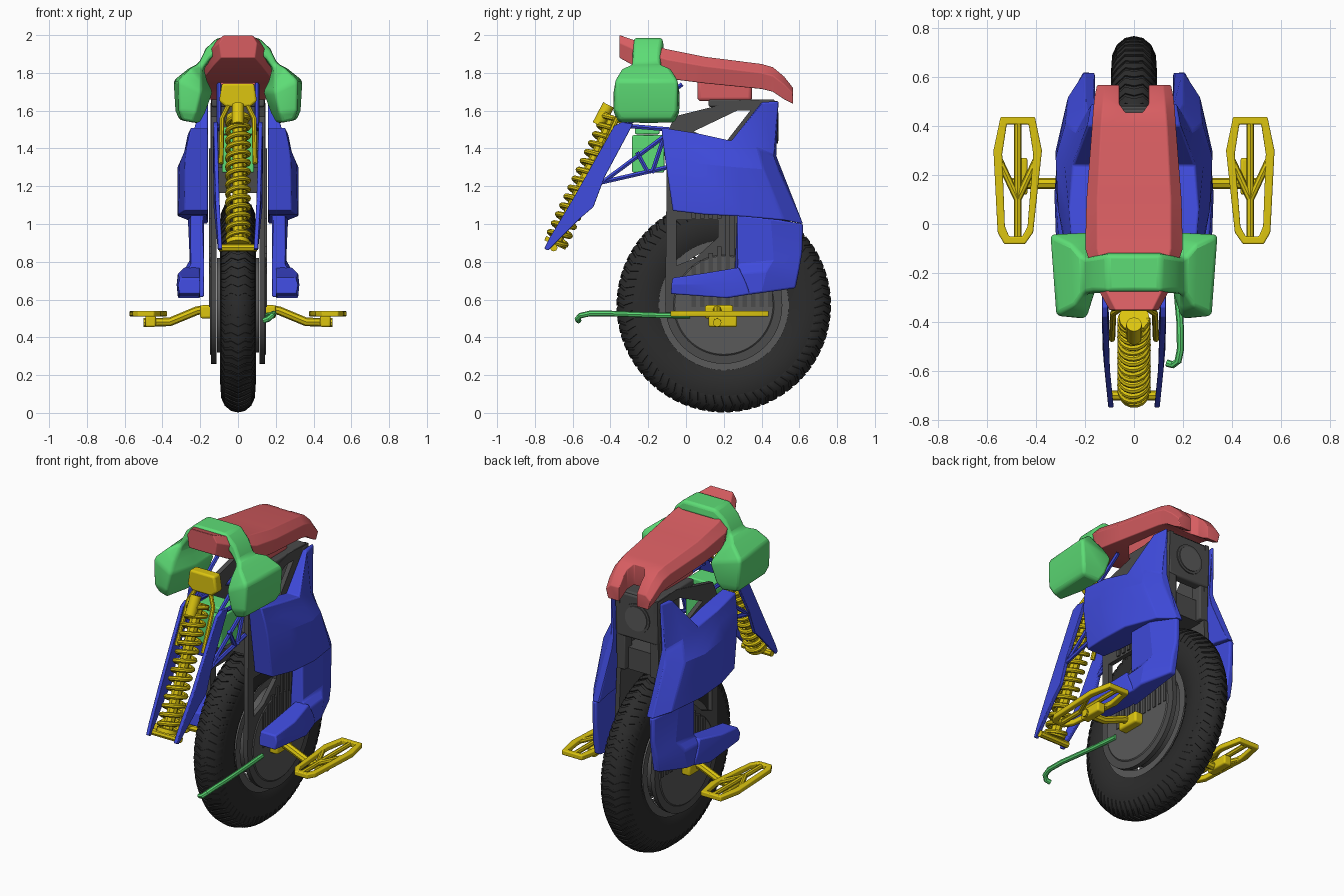
import bpy, bmesh
from math import sin, cos, pi, radians
from mathutils import Matrix, Vector

cube = bpy.data.objects.get("Cube")
if cube:
    bpy.data.objects.remove(cube, do_unlink=True)


def make_material(name, *rgb):
    material = bpy.data.materials.new(name)
    material.use_nodes = True
    material.diffuse_color = (*rgb, 1)
    material.node_tree.nodes["Principled BSDF"].inputs["Base Color"].default_value = (*rgb, 1)
    return material


red = make_material("coral red", .68, .11, .12)
green = make_material("fresh green", .11, .72, .18)
blue = make_material("royal blue", .05, .07, .72)
yellow = make_material("mustard yellow", .72, .56, .005)
rubber = make_material("black rubber", .025, .025, .025)
grey = make_material("dark grey", .07, .07, .07)
metal = make_material("hub grey", .1, .1, .1)


def finish(name, mesh, material, bevel=0, mirror=False, smooth=35):
    """Clean the mesh, add it to the scene, then mirror, bevel and shade it."""
    bm = bmesh.new()
    bm.from_mesh(mesh)
    bmesh.ops.remove_doubles(bm, verts=bm.verts, dist=.0001)
    bmesh.ops.recalc_face_normals(bm, faces=bm.faces)
    bm.to_mesh(mesh)
    bm.free()
    mesh.materials.clear()
    mesh.materials.append(material)
    obj = bpy.data.objects.new(name, mesh)
    bpy.context.collection.objects.link(obj)
    if mirror:
        obj.modifiers.new("Mirror", "MIRROR")
    if bevel:
        mod = obj.modifiers.new("Bevel", "BEVEL")
        mod.width, mod.segments, mod.angle_limit = bevel, 3, radians(25)
    bpy.ops.object.select_all(action="DESELECT")
    obj.select_set(True)
    bpy.context.view_layer.objects.active = obj
    bpy.ops.object.shade_smooth_by_angle(angle=radians(smooth))
    return obj


def loft(name, rings, material, caps=(True, True), **options):
    """Skin a row of closed rings that all have the same point count."""
    n = len(rings[0])
    faces = [(r * n + i, r * n + (i + 1) % n, (r + 1) * n + (i + 1) % n, (r + 1) * n + i)
             for r in range(len(rings) - 1) for i in range(n)]
    if caps[0]:
        faces.append(tuple(range(n)))
    if caps[1]:
        faces.append(tuple((len(rings) - 1) * n + i for i in range(n)))
    mesh = bpy.data.meshes.new(name)
    mesh.from_pydata([p for ring in rings for p in ring], [], faces)
    return finish(name, mesh, material, **options)


def box(name, low, high, material, **options):
    (a, b, c), (d, e, f) = low, high
    rings = [[(a, b, z), (d, b, z), (d, e, z), (a, e, z)] for z in (c, f)]
    return loft(name, rings, material, **options)


def curve_mesh(name, paths, closed, setup):
    curve = bpy.data.curves.new(name, "CURVE")
    for path in paths:
        spline = curve.splines.new("POLY")
        spline.points.add(len(path) - 1)
        for point, co in zip(spline.points, path):
            point.co = (*co, 1) if len(co) == 3 else (*co, 0, 1)
        spline.use_cyclic_u = closed
    for key, value in setup.items():
        setattr(curve, key, value)
    helper = bpy.data.objects.new(name, curve)
    bpy.context.collection.objects.link(helper)
    graph = bpy.context.evaluated_depsgraph_get()
    mesh = bpy.data.meshes.new_from_object(helper.evaluated_get(graph))
    bpy.data.objects.remove(helper, do_unlink=True)
    return mesh


def tube(name, path, radius, material, sides=2, **options):
    setup = dict(dimensions="3D", bevel_depth=radius, bevel_resolution=sides, use_fill_caps=True)
    return finish(name, curve_mesh(name, [path], False, setup), material, **options)


def plate(name, outlines, low, high, material, upright=True, **options):
    """Flat plate with holes, in the y-z plane if upright, else in x-y."""
    setup = dict(dimensions="2D", fill_mode="BOTH", extrude=(high - low) / 2)
    mesh = curve_mesh(name, outlines, True, setup)
    turn = Matrix(((0, 0, 1, 0), (1, 0, 0, 0), (0, 1, 0, 0), (0, 0, 0, 1))) if upright else Matrix()
    mesh.transform(turn @ Matrix.Translation((0, 0, (low + high) / 2)))
    return finish(name, mesh, material, **options)


def panel(name, rows, inner, bevel):
    """Solid blue fairing: a grid of outer (y, z, x) points over a flat inner wall."""
    rings = [[(x, y, z) for y, z, x in column] + [(inner, y, z) for y, z, x in reversed(column)]
             for column in zip(*rows)]
    return loft(name, rings, blue, bevel=bevel, mirror=True, smooth=20)


# Wheel: everything turns around one axle
AXLE_Y, AXLE_Z = .2, .57


def on_wheel(x, radius, angle):
    return (x, AXLE_Y + radius * cos(angle), AXLE_Z + radius * sin(angle))


def lathe(name, profile, material, closed=False, **options):
    rings = [[on_wheel(x, r, 2 * pi * i / 72) for i in range(72)] for x, r in profile]
    return loft(name, rings, material, caps=(closed, closed), **options)


half = [(.065, .325), (.085, .36), (.094, .42), (.09, .48), (.07, .525), (.036, .553)]
lathe("tyre", [(-x, r) for x, r in half] + [(0, .561)] + half[::-1], rubber)
lathe("rim", [(-.085, .345), (-.085, .3), (.085, .3), (.085, .345)], metal)
lathe("hub_motor", [(-.11, .25), (.11, .25)], metal, closed=True)

# Zigzag tread bars across the tyre
bm = bmesh.new()
profile = [(-x, r) for x, r in half[3:]] + [(0, .561)] + half[:2:-1]
for i in range(72):
    bars = []
    for k, (x, r) in enumerate(profile):
        a = 2 * pi * i / 72 + (.03 if k % 2 else 0)
        corners = ((-.008, a), (.007, a), (.007, a + .058), (-.008, a + .058))
        bars.append([bm.verts.new(on_wheel(x * (1 + d), r + d, t)) for d, t in corners])
    for p, q in zip(bars, bars[1:]):
        for j in range(4):
            bm.faces.new((p[j], p[j - 1], q[j - 1], q[j]))
    bm.faces.new(bars[0])
    bm.faces.new(bars[-1])
tread_mesh = bpy.data.meshes.new("tyre_tread")
bm.to_mesh(tread_mesh)
bm.free()
finish("tyre_tread", tread_mesh, rubber)
for i in range(28):
    a = 2 * pi * i / 28
    tube(f"spoke_{i}", [on_wheel(-.05, .24, a), on_wheel(.05, .31, a + .12)], .006, metal, sides=0)

# Side frames with rounded lower end and windows
bottom = [on_wheel(0, .31, pi + pi * i / 24)[1:] for i in range(25)]
outline = bottom + [(.47, 1.2), (.485, 1.65), (.3, 1.66), (-.06, 1.57), (-.1, 1.48)]
arch_window = [(-.05, 1.02), (-.05, .78), (.05, .82), (.17, .93), (.17, 1.02)]
top_window = [(.04, 1.49), (.2, 1.42), (.34, 1.6), (.27, 1.6)]
plate("side_frame", [outline, arch_window, top_window], .115, .143, grey, mirror=True)
for i in range(10):
    y = .03 + .045 * i
    box(f"cooling_rib_{i}", (.14, y, .56 if y > .18 else 1.03), (.153, y + .022, 1.4), grey, mirror=True)
    if y < .18:
        box(f"lower_rib_{i}", (.14, y, .56), (.153, y + .022, .75 + .8 * y), grey, mirror=True)
lathe("hub_cover", [(.14, .27), (.148, .26)], metal, closed=True, mirror=True)

# Central body, rear wall and lamp
box("battery_box", (-.116, -.08, 1.165), (.116, .44, 1.3), grey)
box("top_deck", (-.14, .12, 1.62), (.14, .47, 1.66), grey, bevel=.01)
box("rear_wall", (-.145, .42, 1.38), (.145, .48, 1.65), grey, bevel=.012)
box("rear_pillar", (.085, .4, 1.17), (.143, .475, 1.4), grey, bevel=.008, mirror=True)
tube("rear_lamp_ring", [(0, .46, 1.515), (0, .486, 1.515)], .09, grey, sides=8)
tube("rear_lamp_lens", [(0, .46, 1.515), (0, .491, 1.515)], .075, metal, sides=8)

# Side fairings
panel("upper_fairing", [
    [(-.13, 1.51, .25), (.06, 1.48, .265), (.24, 1.44, .25), (.4, 1.645, .19), (.49, 1.65, .175)],
    [(-.12, 1.42, .27), (.06, 1.4, .275), (.25, 1.38, .285), (.38, 1.4, .24), (.47, 1.36, .185)],
    [(-.11, 1.34, .28), (.06, 1.32, .31), (.27, 1.3, .32), (.41, 1.29, .28), (.49, 1.28, .2)],
    [(-.07, 1.07, .285), (.1, 1.05, .315), (.3, 1.04, .32), (.52, 1.02, .27), (.62, 1, .205)],
], .16, .01)
panel("lower_fairing", [
    [(.27, 1.05, .25), (.45, 1.03, .265), (.62, 1, .21)],
    [(.27, .78, .25), (.45, .8, .26), (.615, .85, .21)],
    [(.25, .74, .29), (.42, .75, .29), (.6, .76, .22)],
    [(.23, .612, .29), (.4, .635, .29), (.58, .66, .22)],
], .18, .01)
panel("foot_fairing", [
    [(-.07, .715, .305), (.1, .74, .318), (.28, .77, .29)],
    [(-.08, .68, .318), (.12, .68, .325), (.32, .69, .3)],
    [(-.08, .63, .31), (.22, .608, .318), (.34, .628, .29)],
], .2, .008)

# Seat with a rear notch and a pad below
seat_rings = []
for y, top, base, flat, wide in [
        (-.352, 2, 1.88, .075, .1), (-.28, 1.975, 1.84, .11, .14), (-.1, 1.925, 1.77, .15, .2),
        (.1, 1.885, 1.745, .15, .195), (.4, 1.847, 1.715, .135, .172), (.46, 1.83, 1.7, .13, .168),
        (.52, 1.78, 1.66, .125, .162), (.567, 1.72, 1.636, .12, .152)]:
    mid = top * .65 + base * .35
    right = [(flat, top), (wide, mid), (wide * .9, base)]
    seat_rings.append([(x, y, z) for x, z in right] + [(-x, y, z) for x, z in right[::-1]])
seat = loft("seat", seat_rings, red)
notch = [(-.06, .7), (-.06, .49), (-.035, .455), (.035, .455), (.06, .49), (.06, .7)]
cutter = plate("notch_cutter", [notch], 1.5, 2, red, upright=False)
mod = seat.modifiers.new("Notch", "BOOLEAN")
mod.operation, mod.object, mod.solver = "DIFFERENCE", cutter, "EXACT"
bpy.context.view_layer.objects.active = seat
bpy.ops.object.modifier_apply(modifier="Notch")
bpy.data.objects.remove(cutter, do_unlink=True)
mod = seat.modifiers.new("Bevel", "BEVEL")
mod.width, mod.segments = .014, 3
box("seat_pad", (-.1, .06, 1.65), (.1, .35, 1.77), red, bevel=.02)

# Strap over the seat flowing into a pod on each side
strap = []
for outer, inner, front, back in [
        ((0, 1.985), (0, 1.92), -.285, -.115), ((.11, 1.985), (.095, 1.92), -.285, -.115),
        ((.17, 1.93), (.145, 1.87), -.285, -.125), ((.21, 1.85), (.18, 1.82), -.29, -.13),
        ((.26, 1.825), (.165, 1.76), -.35, -.07), ((.342, 1.76), (.135, 1.7), -.385, -.033),
        ((.332, 1.6), (.175, 1.59), -.385, -.035), ((.31, 1.55), (.205, 1.535), -.36, -.06)]:
    (a, b), (c, d) = outer, inner
    gap, middle = a - c, (front + back) / 2
    strap.append([(a - gap * .12, front + .01, b), (a, back - .01, b), (c, back, d),
                  (c, middle, d), (c + gap * .28, front, d)])
loft("strap_and_pods", strap, green, caps=(False, True), bevel=.016, mirror=True)

# Front shock absorber with reservoir and headlight
foot, head = Vector((0, -.69, .9)), Vector((0, -.385, 1.56))
axis = (head - foot).normalized()
side = Vector((1, 0, 0))
across = axis.cross(side)
coil = []
for i in range(14 * 20 + 1):
    a = 2 * pi * i / 20
    coil.append(foot.lerp(head, i / 280) + .055 * (side * cos(a) + across * sin(a)))
tube("shock_spring", coil, .014, yellow)
tube("shock_shaft", [foot, head], .03, yellow)
for label, spot in ("lower", foot), ("upper", head):
    tube(f"{label}_spring_cup", [spot - axis * .012, spot + axis * .012], .062, yellow, sides=5)
tube("shock_eyelet", [(-.1, -.7, .875), (.1, -.7, .875)], .02, yellow)
tube("reservoir", [(0, -.465, 1.525), (0, -.41, 1.63)], .032, yellow, sides=4)
lamp = [(-.065, 1.62), (.065, 1.62), (.1, 1.65), (.085, 1.745), (-.085, 1.745), (-.1, 1.65)]
loft("headlight", [[(x, y, z) for x, z in lamp] for y in (-.355, -.29)], yellow, bevel=.012)
tube("lamp_stay", [(.05, -.34, 1.63), (.085, -.365, 1.56), (.09, -.47, 1.32)], .013, yellow, mirror=True)

# Swing arms and their truss
arm = [(-.75, .87), (-.72, .93), (-.6, 1.13), (-.38, 1.52), (-.34, 1.54), (-.28, 1.53),
       (-.43, 1.25), (-.49, 1.09), (-.56, 1.03), (-.73, .86)]
rings = [[(x - max(0, -.5 - y) * .1, y, z) for y, z in arm] for x in (.108, .13)]
loft("swing_arm", rings, blue, mirror=True, bevel=.004)
truss = [((.115, -.45, 1.22), (.12, -.1, 1.3)), ((.115, -.43, 1.23), (.12, -.12, 1.46)),
         ((.11, -.32, 1.52), (.11, -.08, 1.5)), ((.12, -.2, 1.27), (.12, -.26, 1.38)),
         ((.12, -.18, 1.27), (.12, -.12, 1.45)), ((.1, -.32, 1.52), (.1, -.02, 1.74))]
for i, path in enumerate(truss):
    tube(f"truss_bar_{i}", path, .013, blue, sides=1, mirror=True)

# Control box between the arms
box("control_box", (-.085, -.285, 1.272), (.085, -.115, 1.47), green, bevel=.008)
box("control_box_lid", (-.085, -.27, 1.475), (.085, -.14, 1.513), green, bevel=.008)

# Pedals and cranks
edge = [(.405, .438), (.545, .438), (.574, .3), (.557, -.035), (.53, -.082), (.445, -.082), (.412, -.035), (.376, .3)]
hole = [(.475 + (x - .475) * .64, .18 + (y - .18) * .88) for x, y in edge]
plate("pedal_frame", [edge, hole], .51, .54, yellow, upright=False, mirror=True, bevel=.006)
struts = [((.475, .42), (.475, -.06)), ((.475, .1), (.55, .26)), ((.475, .1), (.4, .26))]
for i, path in enumerate(struts):
    tube(f"pedal_strut_{i}", [(x, y, .524) for x, y in path], .015, yellow, mirror=True)
box("pedal_block", (.435, .12, .455), (.49, .27, .515), yellow, bevel=.01, mirror=True)
tube("crank", [(.17, .165, .55), (.22, .165, .54), (.36, .165, .482), (.5, .165, .478)], .023, yellow, mirror=True)
box("crank_mount", (.14, .1, .5), (.2, .25, .57), yellow, bevel=.012, mirror=True)

# Bent stand reaching forward on one side
tube("stand", [(.135, -.568, .488), (.16, -.575, .497), (.18, -.56, .515), (.19, -.51, .526),
               (.188, -.4, .526), (.165, -.15, .517), (.15, .02, .515)], .015, green)
